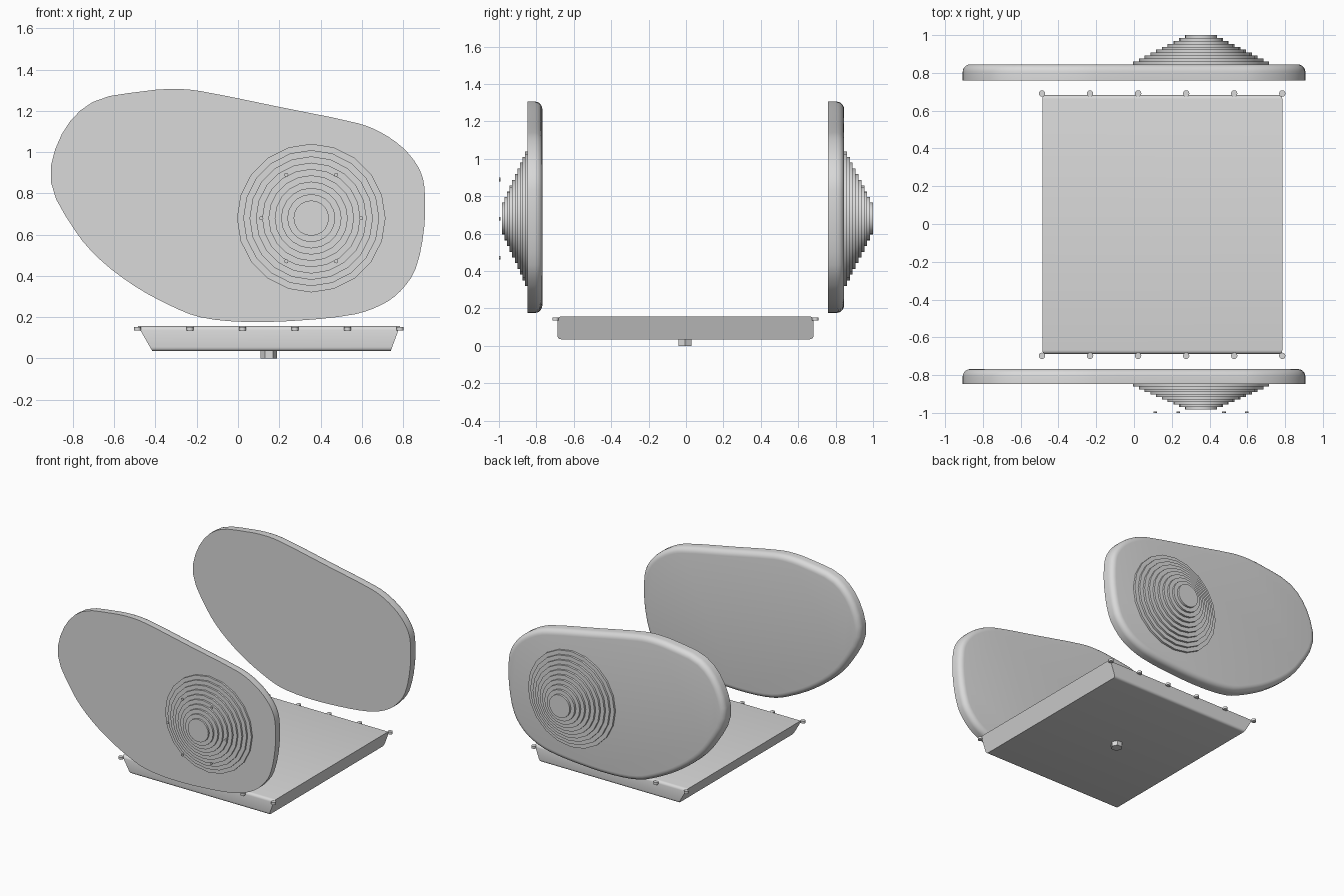
import bpy
import bmesh
import math
from mathutils import Matrix, Vector

cube = bpy.data.objects.get("Cube")
if cube:
    bpy.data.objects.remove(cube, do_unlink=True)

GREY = (0.7, 0.7, 0.7, 1)
grey = bpy.data.materials.new("light_grey")
grey.use_nodes = True
grey.diffuse_color = GREY
grey.node_tree.nodes["Principled BSDF"].inputs["Base Color"].default_value = GREY

HUB_X, HUB_Z = 0.355, 0.68


def finish(bm, name, angle=35):
    """Turn a bmesh into a shaded object."""
    bmesh.ops.recalc_face_normals(bm, faces=bm.faces)
    mesh = bpy.data.meshes.new(name)
    bm.to_mesh(mesh)
    bm.free()
    mesh.materials.append(grey)
    obj = bpy.data.objects.new(name, mesh)
    bpy.context.collection.objects.link(obj)
    bpy.ops.object.select_all(action='DESELECT')
    obj.select_set(True)
    bpy.context.view_layer.objects.active = obj
    bpy.ops.object.shade_smooth_by_angle(angle=math.radians(angle))
    return obj


def prism(name, centre, radius, depth, sides, rotation):
    bm = bmesh.new()
    bmesh.ops.create_cone(bm, cap_ends=True, segments=sides, radius1=radius,
                          radius2=radius, depth=depth,
                          matrix=Matrix.Translation(centre) @ rotation)
    return finish(bm, name)


def extrude_outline(points, offset):
    """Closed solid from a flat outline."""
    bm = bmesh.new()
    face = bm.faces.new([bm.verts.new(p) for p in points])
    result = bmesh.ops.extrude_face_region(bm, geom=[face], use_keep_orig=True)
    moved = [v for v in result["geom"] if isinstance(v, bmesh.types.BMVert)]
    bmesh.ops.translate(bm, verts=moved, vec=offset)
    return bm


def smooth_loop(points, steps):
    """Closed rounded curve through the points."""
    out = []
    n = len(points)
    for i in range(n):
        a, b, c, d = (Vector(points[(i + k) % n]) for k in (-1, 0, 1, 2))
        # Tangents scaled to the local chord avoid overshoot
        chord = (c - b).length
        m1 = (c - a).normalized() * chord
        m2 = (d - b).normalized() * chord
        for s in range(steps):
            t = s / steps
            out.append((2*t**3 - 3*t**2 + 1) * b + (t**3 - 2*t**2 + t) * m1
                       + (3*t**2 - 2*t**3) * c + (t**3 - t**2) * m2)
    return out


# Side panels: egg-shaped plates, rounded on the rear rim only
OUTLINE = [(-.907, .855), (-.854, 1.087), (-.704, 1.243), (-.45, 1.296),
           (-.306, 1.306), (-.184, 1.296), (.204, 1.218), (.58, 1.14),
           (.69, 1.097), (.80, 1.02), (.874, .927), (.903, .835),
           (.903, .64), (.86, .432), (.786, .325), (.70, .262),
           (.566, .214), (.30, .184), (.03, .177), (-.184, .20),
           (-.33, .257), (-.5, .35), (-.67, .48), (-.79, .62)]


def side_panel(name, y_front, y_back):
    rim = [(p.x, y_front, p.y) for p in smooth_loop(OUTLINE, 3)]
    bm = extrude_outline(rim, (0, y_back - y_front, 0))
    edges = [e for e in bm.edges if all(abs(v.co.y - y_back) < 1e-4 for v in e.verts)]
    bmesh.ops.bevel(bm, geom=edges, offset=0.04, segments=5, profile=0.5,
                    affect='EDGES')
    return finish(bm, name)


# Stepped cones: a staircase profile spun around the y axis
def stepped_cone(name, y_base, y_tip, steps=10):
    bm = bmesh.new()
    rise = (y_tip - y_base) / steps
    profile = [(0, y_base)]
    for i in range(steps):
        r = 0.36 - 0.0305 * i
        profile += [(r, y_base + rise * i), (r, y_base + rise * (i + 1))]
    profile.append((0, y_tip))
    verts = [bm.verts.new((HUB_X + r, y, HUB_Z)) for r, y in profile]
    edges = [bm.edges.new(pair) for pair in zip(verts, verts[1:])]
    bmesh.ops.spin(bm, geom=verts + edges, cent=(HUB_X, 0, HUB_Z), axis=(0, 1, 0),
                   angle=math.tau, steps=20, use_duplicate=False)
    bmesh.ops.remove_doubles(bm, verts=bm.verts, dist=1e-5)
    return finish(bm, name)


side_panel("front_panel", -0.848, -0.768)
side_panel("back_panel", 0.76, 0.845)
stepped_cone("front_stepped_cone", -0.848, -0.983)
stepped_cone("back_stepped_cone", 0.845, 1.0)

# Six small studs in front of the front cone
facing_y = Matrix.Rotation(math.pi / 2, 4, 'X')
for i in range(6):
    a = i * math.tau / 6
    prism(f"front_stud_{i + 1}",
          (HUB_X + 0.242 * math.cos(a), -0.996, HUB_Z + 0.242 * math.sin(a)),
          0.01, 0.008, 8, facing_y)

# Base tray: tapered block with its long edges rounded
Y0, Y1 = -0.688, 0.682
bm = extrude_outline([(-.485, Y0, .157), (.785, Y0, .157), (.74, Y0, .035),
                      (-.415, Y0, .035)], (0, Y1 - Y0, 0))
long_edges = [e for e in bm.edges
              if abs(e.verts[0].co.y - e.verts[1].co.y) < 1e-4
              and abs(e.verts[0].co.z - e.verts[1].co.z) < 1e-4]
bmesh.ops.bevel(bm, geom=long_edges, offset=0.02, segments=4, profile=0.5,
                affect='EDGES')
finish(bm, "base_tray")

# Pins along both long edges of the tray
upright = Matrix.Identity(4)
for side, y in (("front", -0.698), ("back", 0.691)):
    for i in range(6):
        prism(f"{side}_pin_{i + 1}", (-0.487 + 0.2544 * i, y, 0.143),
              0.017, 0.017, 12, upright)

# Hexagonal foot under the tray
prism("hex_foot", (0.15, -0.005, 0.02), 0.04, 0.04, 6,
      Matrix.Rotation(math.pi / 2, 4, 'Z'))
